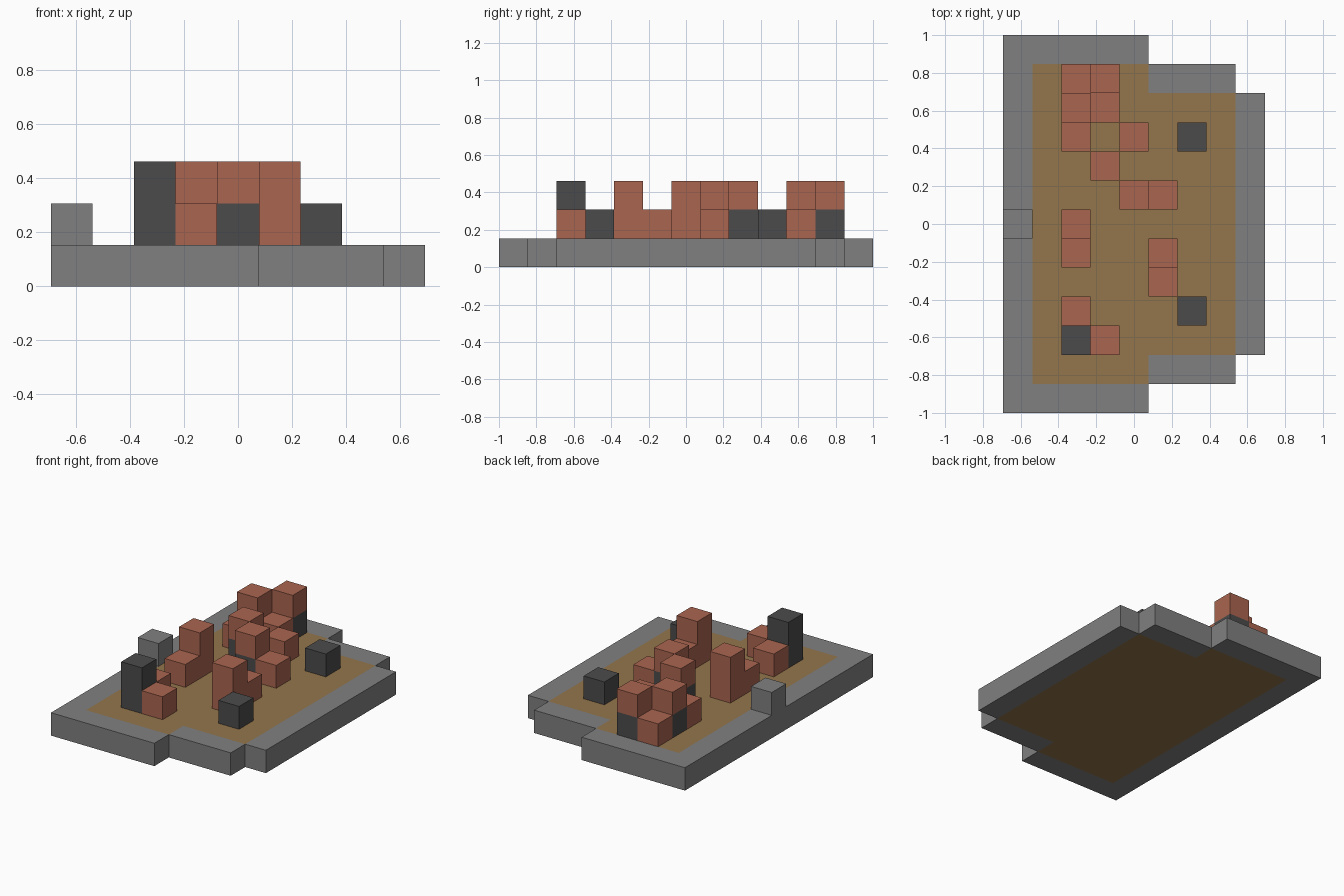
import bpy
import bmesh
import math
from mathutils import Vector

if "Cube" in bpy.data.objects:
    bpy.data.objects.remove(bpy.data.objects["Cube"])

CELL = 2 / 13                        # edge of one block
ORIGIN = Vector((-4.5, -6.5, 0))     # centres the 9 x 13 block plan


def material(name, rgb):
    """Flat colour from 0-255 screen values, converted to linear."""
    linear = [((c / 255 + 0.055) / 1.055) ** 2.4 for c in rgb]
    mat = bpy.data.materials.new(name)
    mat.use_nodes = True
    mat.diffuse_color = (*linear, 1)
    mat.node_tree.nodes["Principled BSDF"].inputs["Base Color"].default_value = (*linear, 1)
    return mat


def cells(x_range, y_range, z=0):
    return {(x, y, z) for x in range(*x_range) for y in range(*y_range)}


def column(x, y, height=1):
    return {(x, y, z) for z in range(1, height + 1)}


def build(name, part, occupied, mat):
    """Skin a set of blocks, leaving out faces hidden by neighbours."""
    bm = bmesh.new()
    for cell in part:
        for axis in range(3):
            for side in (-1, 1):
                neighbour = list(cell)
                neighbour[axis] += side
                if tuple(neighbour) in occupied:
                    continue
                n = Vector([side if a == axis else 0 for a in range(3)])
                u = Vector([1 if a == (axis + 1) % 3 else 0 for a in range(3)])
                v = n.cross(u)
                mid = Vector(cell) + Vector((0.5, 0.5, 0.5)) + n / 2 + ORIGIN
                corners = [mid - u / 2 - v / 2, mid + u / 2 - v / 2,
                           mid + u / 2 + v / 2, mid - u / 2 + v / 2]
                bm.faces.new([bm.verts.new(c * CELL) for c in corners])
    bmesh.ops.remove_doubles(bm, verts=bm.verts, dist=0.001)
    bmesh.ops.dissolve_limit(bm, angle_limit=math.radians(1),
                             verts=bm.verts, edges=bm.edges)
    mesh = bpy.data.meshes.new(name)
    bm.to_mesh(mesh)
    bm.free()
    mesh.materials.append(mat)
    bpy.context.collection.objects.link(bpy.data.objects.new(name, mesh))


stone = material("stone grey", (128, 128, 128))
dirt = material("dirt brown", (148, 118, 76))
brick = material("brick red", (170, 101, 79))
coal = material("dark stone", (75, 75, 75))

# Ground slab: stepped stone border around a dirt floor
slab = cells((0, 5), (0, 13)) | cells((5, 8), (1, 12)) | cells((8, 9), (2, 11))
floor = cells((1, 5), (1, 12)) | cells((5, 8), (2, 11))
border = (slab - floor) | column(0, 6)

# Dark blocks: loose stones, a corner pillar and footings under bricks
footings = [(3, 11), (2, 10), (3, 8), (4, 7)]
dark = column(2, 2, 2)
for x, y in footings + [(6, 9), (6, 3)]:
    dark |= column(x, y)

# Brick wall remains: low blocks, and columns two blocks high
bricks = set()
for x, y in [(2, 11), (3, 10), (2, 9), (4, 9), (5, 7),
             (2, 5), (5, 5), (2, 3), (3, 2)]:
    bricks |= column(x, y)
for x, y in footings + [(2, 6), (5, 4)]:
    bricks |= column(x, y, 2)
bricks -= dark

parts = [("stone_border", border, stone), ("dirt_floor", floor, dirt),
         ("brick_walls", bricks, brick), ("dark_stones", dark, coal)]
occupied = set().union(*(part for _, part, _ in parts))
for name, part, mat in parts:
    build(name, part, occupied, mat)
